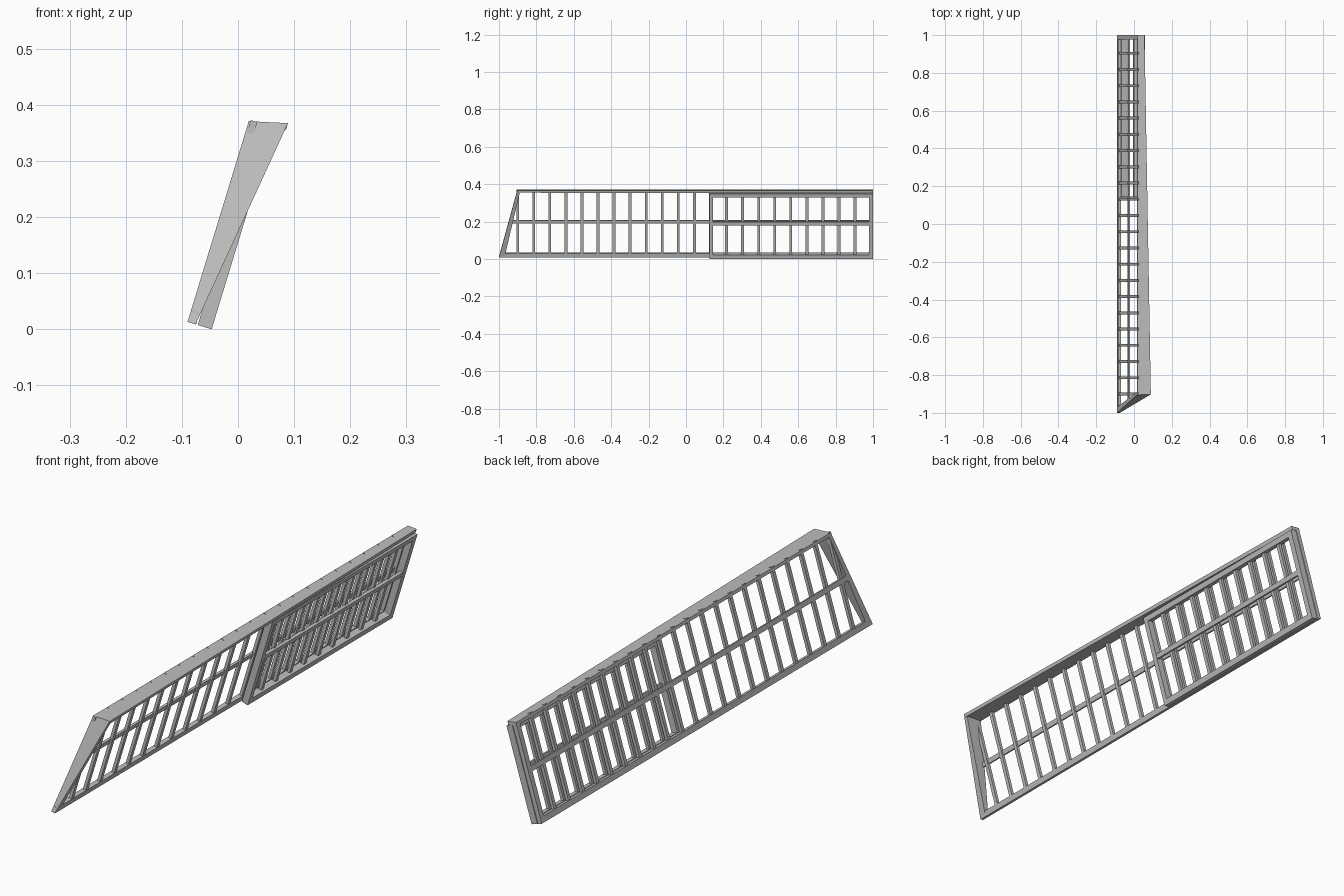
import bpy
import math
from mathutils import Vector

if "Cube" in bpy.data.objects:
    bpy.data.objects.remove(bpy.data.objects["Cube"], do_unlink=True)

# Single grey finish
grey = bpy.data.materials.new("plain_grey")
grey.use_nodes = True
colour = (0.52, 0.52, 0.52, 1)
grey.diffuse_color = colour
grey.node_tree.nodes["Principled BSDF"].inputs["Base Color"].default_value = colour

# Leaning frame: y along the panel, v up the slope, w outwards from its face
LEAN = math.atan(0.305)
ORIGIN = Vector((-0.09, 0, 0.013))
UP = Vector((math.sin(LEAN), 0, math.cos(LEAN)))
OUT = Vector((math.cos(LEAN), 0, -math.sin(LEAN)))
PITCH = 0.0859


def place(y, v, w):
    return ORIGIN + Vector((0, y, 0)) + UP * v + OUT * w


def make(name, solids):
    """Each solid is two matching four-point ends, given as (y, v, w)."""
    verts, faces = [], []
    for a, b in solids:
        n = len(verts)
        verts += [place(*p) for p in a + b]
        faces.append([n, n + 1, n + 2, n + 3])
        faces.append([n + 7, n + 6, n + 5, n + 4])
        for i in range(4):
            j = (i + 1) % 4
            faces.append([n + j, n + i, n + i + 4, n + j + 4])
    mesh = bpy.data.meshes.new(name)
    mesh.from_pydata(verts, [], faces)
    mesh.materials.append(grey)
    obj = bpy.data.objects.new(name, mesh)
    bpy.context.collection.objects.link(obj)
    return obj


def bar(y, v, w):
    def end(yy):
        return [(yy, v[0], w[0]), (yy, v[0], w[1]), (yy, v[1], w[1]), (yy, v[1], w[0])]
    return end(y[0]), end(y[1])


def slats(first, count, v, w, width=0.015):
    centres = [first + i * PITCH for i in range(count)]
    return [bar((c - width / 2, c + width / 2), v, w) for c in centres]


# Main panel
make("main_bottom_rail", [bar((-0.995, 1), (0, 0.022), (0, 0.016))])
make("main_middle_rail", [bar((-0.945, 0.99), (0.187, 0.206), (0, 0.009))])
make("main_end_post", [bar((0.978, 1), (0, 0.372), (0, 0.016))])
make("main_slats", slats(-0.9, 22, (0.005, 0.377), (0.003, 0.015)))

# Tapered cap board, wide at the front
make("top_board", [(
    [(-0.9, 0.362, 0), (-0.9, 0.378, 0.068), (-0.9, 0.391, 0.068), (-0.9, 0.374, 0)],
    [(1, 0.362, 0), (1, 0.366, 0.036), (1, 0.381, 0.036), (1, 0.374, 0)])])

# Sloping front board, spreading upwards
make("front_board", [(
    [(-1, 0, 0), (-1, 0, 0.015), (-0.97, 0, 0.015), (-0.97, 0, 0)],
    [(-0.902, 0.374, 0), (-0.902, 0.391, 0.068), (-0.886, 0.391, 0.068), (-0.886, 0.374, 0)])])

# Smaller framed panel on the outer face
OUTER = (0.019, 0.045)
make("small_panel_frame", [
    bar((0.125, 1), (0, 0.023), OUTER),
    bar((0.125, 1), (0.343, 0.364), OUTER),
    bar((0.125, 0.145), (0.023, 0.343), OUTER),
    bar((0.978, 1), (0.023, 0.343), OUTER)])
make("small_panel_middle_rail", [bar((0.145, 0.978), (0.187, 0.206), (0.032, 0.044))])
make("small_panel_slats", slats(-0.9 + 13 * PITCH, 9, (0.02, 0.346), (0.024, 0.036)))

# Consistent outward normals
import bmesh
for obj in bpy.context.collection.objects:
    if obj.type == "MESH" and obj.data.materials and obj.data.materials[0] == grey:
        bm = bmesh.new()
        bm.from_mesh(obj.data)
        bmesh.ops.recalc_face_normals(bm, faces=bm.faces)
        bm.to_mesh(obj.data)
        bm.free()
